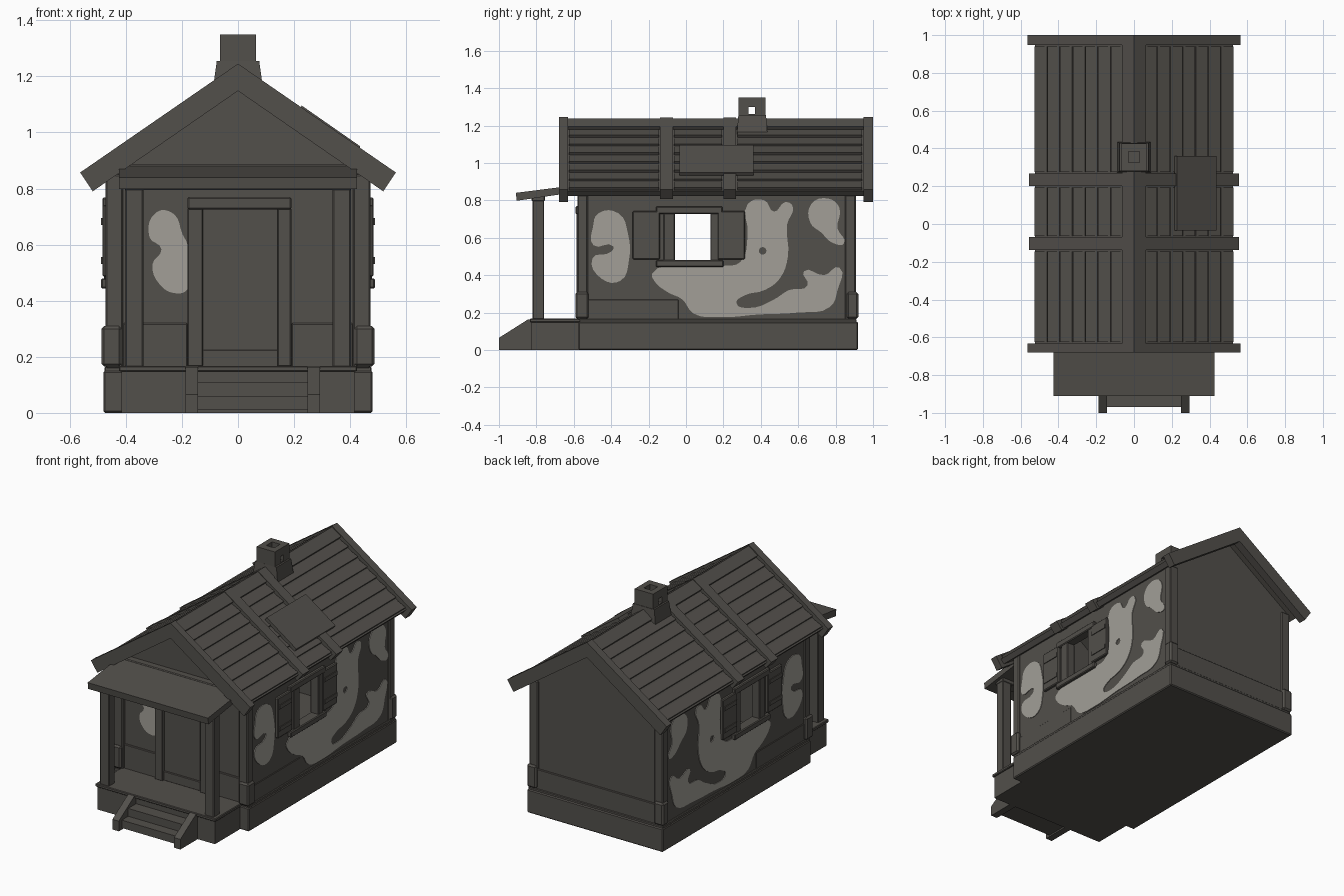
import bpy
import bmesh
from mathutils import Matrix

if "Cube" in bpy.data.objects:
    bpy.data.objects.remove(bpy.data.objects["Cube"], do_unlink=True)


def material(name, rgb):
    m = bpy.data.materials.new(name)
    m.use_nodes = True
    m.diffuse_color = (*rgb, 1)
    m.node_tree.nodes["Principled BSDF"].inputs["Base Color"].default_value = (*rgb, 1)
    return m


DARK = material("weathered grey brown", (0.085, 0.079, 0.070))
LIGHT = material("pale plaster", (0.36, 0.345, 0.31))


def link(name, mesh, mat):
    ob = bpy.data.objects.new(name, mesh)
    bpy.context.collection.objects.link(ob)
    mesh.materials.clear()
    mesh.materials.append(mat)
    return ob


def baked(ob):
    dg = bpy.context.evaluated_depsgraph_get()
    return bpy.data.meshes.new_from_object(ob.evaluated_get(dg))


def prism(name, pts, axis, a, b, bevel=0):
    """Extrude a 2D profile from a to b along x (pts are y,z), y (x,z) or z (x,y)."""
    place = {"x": lambda p, t: (t, *p), "y": lambda p, t: (p[0], t, p[1]),
             "z": lambda p, t: (*p, t)}[axis]
    bm = bmesh.new()
    face = bm.faces.new([bm.verts.new(place(p, a)) for p in pts])
    ext = bmesh.ops.extrude_face_region(bm, geom=[face])
    shift = [place((0, 0), b - a)[i] for i in range(3)]
    bmesh.ops.translate(bm, vec=shift, verts=[g for g in ext["geom"] if isinstance(g, bmesh.types.BMVert)])
    bmesh.ops.recalc_face_normals(bm, faces=bm.faces)
    if bevel:
        bmesh.ops.bevel(bm, geom=bm.edges[:], offset=bevel, segments=1, affect="EDGES")
    me = bpy.data.meshes.new(name)
    bm.to_mesh(me)
    bm.free()
    return link(name, me, DARK)


def box(name, x, y, z, bevel=0):
    return prism(name, [(x[0], y[0]), (x[1], y[0]), (x[1], y[1]), (x[0], y[1])], "z", *z, bevel)


def mirrored(ob):
    """Copy a part across x = 0."""
    me = ob.data.copy()
    me.transform(Matrix.Scale(-1, 4, (1, 0, 0)))
    me.flip_normals()
    return link(ob.name + "_mirrored", me, ob.data.materials[0])


def pair(name, x, y, z, bevel=0):
    mirrored(box(name, x, y, z, bevel))


def cut(ob, cutters):
    for c in cutters:
        mod = ob.modifiers.new("cut", "BOOLEAN")
        mod.operation, mod.solver, mod.object = "DIFFERENCE", "EXACT", c
    me = baked(ob)
    ob.modifiers.clear()
    ob.data = me
    for c in cutters:
        bpy.data.objects.remove(c, do_unlink=True)


def chevron(half):
    """Close a profile given on the +x side."""
    return half + [(-x, z) for x, z in reversed(half) if x > 0]


# House shell, hollow, with a window opening on both sides
house = prism("house_walls", chevron([(0, 1.18), (0.465, 0.855), (0.465, 0.1)]), "y", -0.555, 0.9)
cut(house, [prism("room_cutter", chevron([(0, 1.12), (0.425, 0.82), (0.425, 0.17)]), "y", -0.51, 0.86),
            box("window_cutter", (-0.6, 0.6), (-0.06, 0.13), (0.48, 0.73))])

# Stone base and corner details
box("foundation", (-0.48, 0.48), (-0.575, 0.92), (0, 0.15), 0.006)
box("foundation_ledge", (-0.476, 0.476), (-0.57, 0.912), (0.145, 0.165), 0.004)
for end, y0, y1 in (("front", -0.58, -0.525), ("back", 0.85, 0.908)):
    pair(end + "_corner_post", (0.41, 0.473), (y0, y1), (0.16, 0.85), 0.006)
pair("front_corner_stone", (0.415, 0.487), (-0.592, -0.52), (0.165, 0.31), 0.01)
pair("back_corner_stone", (0.415, 0.483), (0.86, 0.921), (0.165, 0.31), 0.01)
box("front_stone_band_right", (-0.41, -0.18), (-0.565, -0.54), (0.16, 0.32), 0.004)
box("front_stone_band_left", (0.19, 0.41), (-0.565, -0.54), (0.16, 0.32), 0.004)
box("back_stone_band", (-0.42, 0.42), (0.89, 0.908), (0.16, 0.29), 0.004)
pair("side_stone_band", (0.45, 0.469), (-0.53, -0.04), (0.16, 0.27), 0.003)
box("gable_beam", (-0.42, 0.42), (-0.6, -0.54), (0.84, 0.885), 0.005)

# Door
pair_z = (0.165, 0.73)
box("door_frame_right", (-0.18, -0.125), (-0.585, -0.54), pair_z, 0.004)
box("door_frame_left", (0.14, 0.19), (-0.585, -0.54), pair_z, 0.004)
box("door_lintel", (-0.18, 0.19), (-0.59, -0.54), (0.725, 0.77), 0.005)
box("door_panel", (-0.13, 0.145), (-0.562, -0.54), (0.165, 0.73))
box("door_bottom_rail", (-0.13, 0.145), (-0.57, -0.54), (0.165, 0.225), 0.003)

# Windows and shutters
pair("window_lintel", (0.45, 0.484), (-0.16, 0.195), (0.728, 0.768), 0.005)
pair("window_sill", (0.45, 0.488), (-0.16, 0.2), (0.443, 0.48), 0.005)
pair("window_front_jamb", (0.42, 0.478), (-0.12, -0.06), (0.475, 0.735), 0.004)
pair("window_back_jamb", (0.42, 0.478), (0.13, 0.175), (0.475, 0.735), 0.004)
for end, y0, y1 in (("front", -0.285, -0.14), ("back", 0.17, 0.315)):
    pair(end + "_shutter", (0.455, 0.483), (y0, y1), (0.485, 0.742), 0.005)
    for z in (0.53, 0.67):
        pair(end + "_shutter_bar", (0.475, 0.488), (y0 + 0.01, y1 - 0.01), (z, z + 0.025))


# Roof: t runs down the slope, h lifts off it
def slope(t, h):
    return (0.82 * t + 0.571 * h, 1.215 - 0.571 * t + 0.82 * h)


prism("roof_slab", chevron([(0, 1.215), slope(0.64, 0), slope(0.635, -0.035), (0, 1.165)]), "y", -0.66, 0.98)
prism("ridge_cap", chevron([(0, 1.238), slope(0.065, 0.019), slope(0.065, 0), (0, 1.2)]), "y", -0.66, 0.98)
barge = chevron([(0, 1.245), (0.563, 0.857), (0.518, 0.79), (0, 1.148)])
prism("front_bargeboard", barge, "y", -0.68, -0.632)
prism("back_bargeboard", barge, "y", 0.948, 1.0)
for y in (-0.138, 0.2):
    prism("roof_strap", chevron([(0, 1.242), slope(0.66, 0.024), slope(0.655, -0.04), (0, 1.16)]), "y", y, y + 0.068)
boards, step = 7, 0.082
for y0, y1 in ((-0.625, -0.145), (-0.063, 0.193), (0.275, 0.94)):
    for i in range(boards):
        t = 0.068 + i * step
        profile = [slope(t, -0.01), slope(t, 0.004), slope(t + step - 0.012, 0.016), slope(t + step - 0.012, -0.01)]
        mirrored(prism("roof_board", profile, "y", y0, y1))
prism("roof_patch", [slope(0.255, 0.01), slope(0.255, 0.032), slope(0.51, 0.032), slope(0.51, 0.01)],
      "y", -0.035, 0.36)

# Chimney with a flue and a smoke hole through its sides
chimney = box("chimney_stack", (-0.065, 0.065), (0.28, 0.425), (1.1, 1.35))
cut(chimney, [box("flue_cutter", (-0.028, 0.028), (0.325, 0.385), (1.25, 1.4)),
              box("smoke_cutter", (-0.2, 0.2), (0.335, 0.368), (1.262, 1.3))])
foot = box("chimney_foot", (-0.097, 0.097), (0.268, 0.44), (1.1, 1.255))
for v in foot.data.vertices:
    if v.co.z > 1.2:
        v.co.x *= 0.78
        v.co.y = 0.353 + (v.co.y - 0.353) * 0.86

# Porch
box("porch_base", (-0.415, 0.415), (-0.825, -0.56), (0, 0.15))
box("porch_floor", (-0.425, 0.425), (-0.835, -0.56), (0.147, 0.167), 0.004)
pair("porch_post", (0.337, 0.403), (-0.82, -0.758), (0.16, 0.835), 0.005)
box("porch_beam", (-0.405, 0.405), (-0.825, -0.755), (0.795, 0.835), 0.004)
prism("porch_roof", [(-0.91, 0.84), (-0.58, 0.882), (-0.58, 0.845), (-0.905, 0.798)], "x", -0.425, 0.425)

# Steps
for x in (-0.187, 0.248):
    prism("step_stringer", [(-1, 0), (-1, 0.065), (-0.845, 0.163), (-0.815, 0.163), (-0.815, 0)], "x", x, x + 0.045)
for y, z in ((-0.97, 0.06), (-0.905, 0.11)):
    box("step_tread", (-0.15, 0.255), (y, -0.82), (z - 0.05, z))


# Pale plaster patches: thin plates with smooth outlines
def patch(name, outlines, to_world):
    cu = bpy.data.curves.new(name, "CURVE")
    cu.dimensions, cu.fill_mode, cu.extrude, cu.resolution_u = "2D", "BOTH", 0.0025, 4
    for pts in outlines:
        sp = cu.splines.new("BEZIER")
        sp.bezier_points.add(len(pts) - 1)
        sp.use_cyclic_u = True
        for bp, (u, v) in zip(sp.bezier_points, pts):
            bp.co = (u, v, 0)
            bp.handle_left_type = bp.handle_right_type = "AUTO"
    tmp = bpy.data.objects.new(name + "_curve", cu)
    bpy.context.collection.objects.link(tmp)
    bpy.context.view_layer.update()
    me = baked(tmp)
    bpy.data.objects.remove(tmp, do_unlink=True)
    me.transform(to_world)
    return link(name, me, LIGHT)


side = Matrix(((0, 0, 1, 0.467), (1, 0, 0, 0), (0, 1, 0, 0), (0, 0, 0, 1)))
front = Matrix(((1, 0, 0, 0), (0, 0, -1, -0.557), (0, 1, 0, 0), (0, 0, 0, 1)))

small_front = [(-.47, .73), (-.36, .73), (-.31, .62), (-.305, .48), (-.35, .37), (-.45, .38), (-.5, .49),
               (-.4, .525), (-.39, .555), (-.495, .56), (-.497, .66)]
large = [(-.18, .41), (-.02, .45), (.2, .45), (.29, .47), (.33, .62), (.33, .78), (.42, .8), (.47, .74), (.53, .79),
         (.57, .77), (.54, .67), (.545, .5), (.5, .38), (.42, .32), (.31, .29), (.27, .25), (.34, .225), (.47, .27),
         (.55, .32), (.65, .345), (.63, .42), (.74, .4), (.82, .44), (.81, .32), (.77, .23), (.6, .2), (.39, .19),
         (.18, .175), (.04, .195), (-.02, .27), (-.1, .31), (-.17, .37)]
hole = [(.39, .53), (.41, .55), (.43, .53), (.41, .51)]
small_back = [(.67, .78), (.76, .81), (.82, .76), (.81, .65), (.845, .57), (.79, .57), (.72, .63), (.665, .68)]
by_door = [(-.29, .716), (-.23, .71), (-.198, .637), (-.18, .6), (-.18, .44), (-.227, .427), (-.28, .459),
           (-.305, .53), (-.273, .584), (-.316, .627)]
mirrored(patch("side_plaster_front", [small_front], side))
mirrored(patch("side_plaster_main", [large, hole], side))
mirrored(patch("side_plaster_back", [small_back], side))
patch("door_plaster", [by_door], front)
